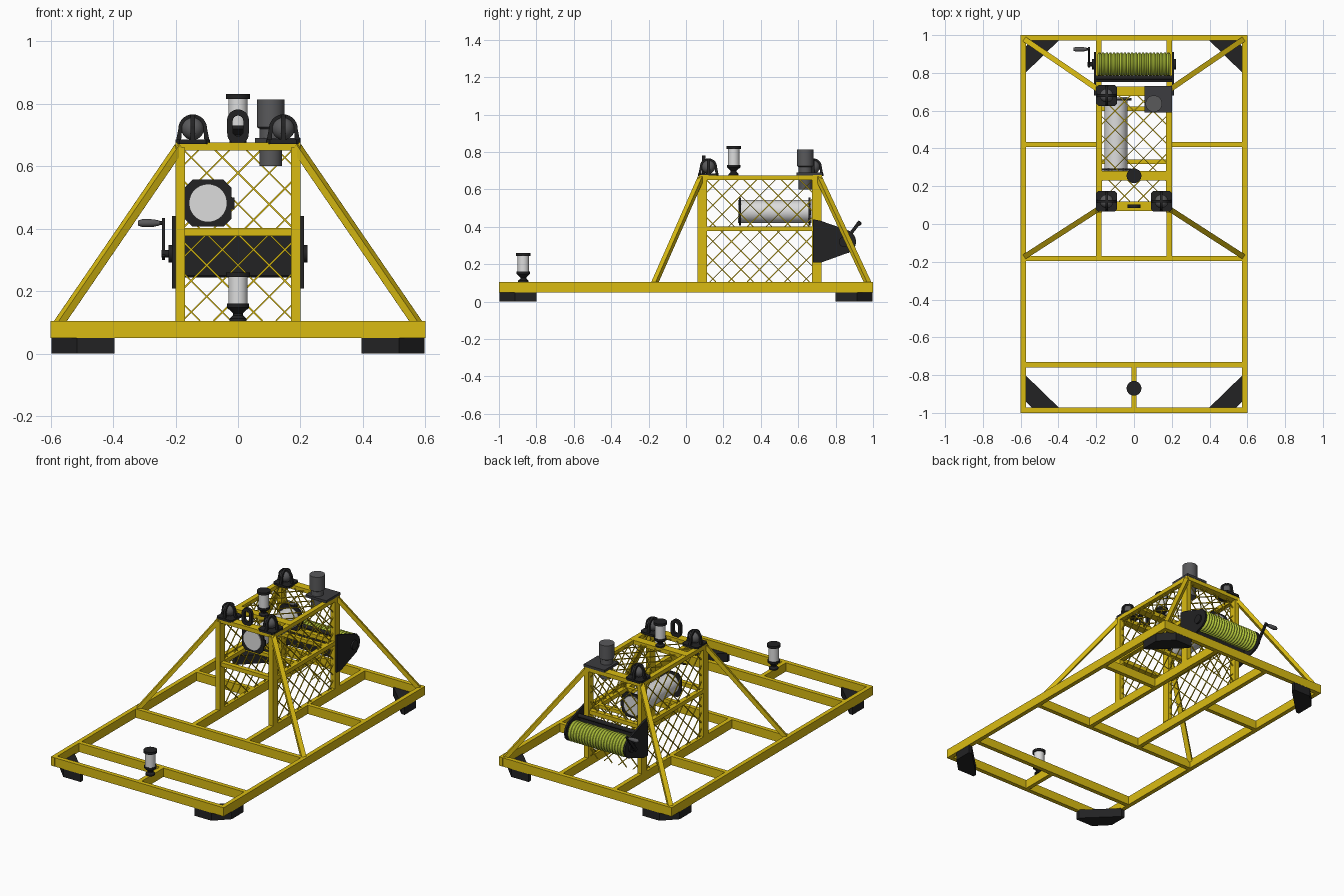
import bpy, bmesh, math
from mathutils import Vector, Matrix

if "Cube" in bpy.data.objects:
    bpy.data.objects.remove(bpy.data.objects["Cube"])

def mat(name, r, g, b):
    m = bpy.data.materials.new(name)
    m.diffuse_color = (r, g, b, 1)
    m.use_nodes = True
    m.node_tree.nodes["Principled BSDF"].inputs["Base Color"].default_value = m.diffuse_color
    return m

YELLOW = mat("frame_yellow", 0.70, 0.50, 0.006)
BLACK = mat("rubber_black", 0.016, 0.016, 0.017)
WHITE = mat("housing_white", 0.72, 0.72, 0.72)
GREY = mat("motor_grey", 0.10, 0.10, 0.105)
DARK = mat("plate_dark_grey", 0.045, 0.045, 0.05)
LIME = mat("cable_lime", 0.46, 0.58, 0.045)
SMOOTH = []

def finish(name, bm, m):
    bmesh.ops.recalc_face_normals(bm, faces=bm.faces)
    me = bpy.data.meshes.new(name)
    bm.to_mesh(me)
    bm.free()
    me.materials.append(m)
    o = bpy.data.objects.new(name, me)
    bpy.context.collection.objects.link(o)
    return o

def add_box(bm, x0, x1, y0, y1, z0, z1):
    M = Matrix.Translation(((x0+x1)/2, (y0+y1)/2, (z0+z1)/2)) @ Matrix.Diagonal((x1-x0, y1-y0, z1-z0, 1))
    bmesh.ops.create_cube(bm, size=1, matrix=M)

def box(name, x0, x1, y0, y1, z0, z1, m=YELLOW):
    bm = bmesh.new()
    add_box(bm, x0, x1, y0, y1, z0, z1)
    return finish(name, bm, m)

def add_beam(bm, a, b, w, h):
    a, b = Vector(a), Vector(b)
    d = b - a
    M = Matrix.Translation((a+b)/2) @ d.to_track_quat('X', 'Z').to_matrix().to_4x4()
    bmesh.ops.create_cube(bm, size=1, matrix=M @ Matrix.Diagonal((d.length, w, h, 1)))

def beam(name, a, b, w, h, m=YELLOW):
    bm = bmesh.new()
    add_beam(bm, a, b, w, h)
    return finish(name, bm, m)

def lathe(name, profile, loc, axis, m, segs=32):
    """Solid of revolution from (radius, height) pairs along an axis."""
    bm = bmesh.new()
    R = Vector(axis).to_track_quat('Z', 'Y').to_matrix()
    rings = [[bm.verts.new(R @ Vector((r*math.cos(2*math.pi*i/segs), r*math.sin(2*math.pi*i/segs), h)) + Vector(loc))
              for i in range(segs)] for r, h in profile]
    for p, q in zip(rings, rings[1:]):
        for i in range(segs):
            j = (i+1) % segs
            bm.faces.new((p[i], p[j], q[j], q[i]))
    bm.faces.new(rings[0])
    bm.faces.new(rings[-1])
    o = finish(name, bm, m)
    SMOOTH.append(o)
    return o

def prism(name, pts, to3d, t0, t1, m):
    """Extruded polygon; to3d maps (u, v, t) to a point."""
    bm = bmesh.new()
    a = [bm.verts.new(to3d(u, v, t0)) for u, v in pts]
    b = [bm.verts.new(to3d(u, v, t1)) for u, v in pts]
    bm.faces.new(a)
    bm.faces.new(b)
    for i in range(len(pts)):
        j = (i+1) % len(pts)
        bm.faces.new((a[i], a[j], b[j], b[i]))
    return finish(name, bm, m)

def strap(name, outer, inner, to3d, t, m, closed=False):
    """Flat band between two matching outlines, thickness 2t."""
    bm = bmesh.new()
    L = [[bm.verts.new(to3d(u, v, s)) for u, v in path] for path in (outer, inner) for s in (-t, t)]
    oa, ob, ia, ib = L
    n = len(outer)
    for i in range(n if closed else n-1):
        j = (i+1) % n
        for p, q in ((oa, ob), (ob, ib), (ib, ia), (ia, oa)):
            bm.faces.new((p[i], p[j], q[j], q[i]))
    return finish(name, bm, m)

def wire_panel(name, u0, u1, v0, v1, to3d, pitch=0.1, w=0.005):
    """Diamond wire mesh clipped to a rectangle."""
    bm = bmesh.new()
    W, H = u1-u0, v1-v0
    k = pitch/2
    while k < W+H:
        s0, s1 = max(0, k-H), min(W, k)
        for flip in (False, True):
            ends = [(u1-s if flip else u0+s, v0+k-s) for s in (s0, s1)]
            add_beam(bm, to3d(*ends[0]), to3d(*ends[1]), w, w)
        k += pitch
    return finish(name, bm, YELLOW)

# base frame
Z0, Z1 = 0.05, 0.105
for s, n in ((-1, "left"), (1, "right")):
    x = sorted((s*0.573, s*0.6))
    box(n+"_base_rail", *x, -1, 1, Z0, Z1)
    x = sorted((s*0.173, s*0.2))
    box(n+"_inner_rail", *x, -0.17, 0.98, Z0, Z1)
    x = sorted((s*0.19, s*0.58))
    box(n+"_base_stub", *x, 0.407, 0.433, Z0, Z1)
for y, n in ((-0.986, "front"), (-0.745, "front_inner"), (-0.183, "middle"), (0.986, "back")):
    box(n+"_base_crossbeam", -0.59, 0.59, y-0.0135, y+0.0135, Z0, Z1)
box("transponder_rail", -0.013, 0.013, -0.98, -0.75, Z0, Z1)

# corner feet
foot = [(0.597, 0.915), (0.515, 0.998), (0.395, 0.998), (0.395, 0.975), (0.575, 0.80), (0.597, 0.80)]
for sx in (-1, 1):
    for sy in (-1, 1):
        prism("corner_foot", foot, lambda u, v, t: (sx*u, sy*v, t), 0, 0.056, BLACK)

# tower posts, rails and braces
for s, n in ((-1, "left"), (1, "right")):
    x = sorted((s*0.17, s*0.2))
    for y, p in ((0.087, "front"), (0.70, "back")):
        box(f"{n}_{p}_post", *x, y-0.025, y+0.025, Z1, 0.66)
    box(n+"_top_rail", *x, 0.07, 0.72, 0.65, 0.675)
    box(n+"_mid_rail", *x, 0.10, 0.69, 0.377, 0.402)
    beam(n+"_front_brace", (s*0.575, -0.17, 0.095), (s*0.187, 0.08, 0.662), 0.028, 0.024)
    beam(n+"_back_brace", (s*0.575, 0.975, 0.095), (s*0.187, 0.71, 0.662), 0.028, 0.024)
for y, n in ((0.095, "front"), (0.255, "middle"), (0.703, "back")):
    box(n+"_top_beam", -0.2, 0.2, y-0.025, y+0.025, 0.65, 0.676)
for y, n in ((0.087, "front"), (0.70, "back")):
    box(n+"_mid_beam", -0.175, 0.175, y-0.015, y+0.015, 0.377, 0.402)
for y in (0.33, 0.61):
    box("housing_support", -0.175, 0.175, y-0.012, y+0.012, 0.38, 0.402)

# wire mesh panels
for v0, v1, n in ((0.105, 0.378, "lower"), (0.40, 0.652, "upper")):
    for s in (-1, 1):
        wire_panel(n+"_side_mesh", 0.11, 0.677, v0, v1, lambda u, v: (s*0.185, u, v))
    wire_panel(n+"_back_mesh", -0.172, 0.172, v0, v1, lambda u, v: (u, 0.70, v))
wire_panel("top_mesh", -0.172, 0.172, 0.12, 0.68, lambda u, v: (u, v, 0.66))

# caged floats on the tower corners
arc = [math.pi*i/16 for i in range(17)]
outer = [(0.055, 0.675)] + [(0.046*math.cos(a), 0.72+0.046*math.sin(a)) for a in arc] + [(-0.055, 0.675)]
inner = [(0.038, 0.675)] + [(0.034*math.cos(a), 0.72+0.034*math.sin(a)) for a in arc] + [(-0.038, 0.675)]
c, q = 0.055, 0.043
octo = [(c, q), (q, c), (-q, c), (-c, q), (-c, -q), (-q, -c), (q, -c), (c, -q)]
for cx, cy in ((-0.145, 0.12), (0.145, 0.12), (-0.145, 0.68)):
    prism("cage_base", octo, lambda u, v, t: (cx+u, cy+v, t), 0.672, 0.686, BLACK)
    strap("cage_strap_across", outer, inner, lambda u, v, t: (cx+u, cy+t, v), 0.007, BLACK)
    strap("cage_strap_along", outer, inner, lambda u, v, t: (cx+t, cy+u, v), 0.007, BLACK)
    ball = [(max(0.0005, 0.036*math.sin(a)), -0.036*math.cos(a)) for a in arc]
    lathe("cage_ball", ball, (cx, cy, 0.72), (0, 0, 1), GREY, 24)

# lifting eye
full = [2*math.pi*i/32 for i in range(32)]
def stadium(r, low, high):
    return [(r*math.cos(a), (high if math.sin(a) >= 0 else low)+r*math.sin(a)) for a in full]
strap("lifting_eye", stadium(0.035, 0.705, 0.747), stadium(0.017, 0.713, 0.745),
      lambda u, v, t: (u, 0.095+t, v), 0.009, BLACK, True)

# transponders
for y, z in ((0.255, 0.675), (-0.87, 0.104)):
    lathe("transponder_base", [(0.027, 0), (0.027, 0.008), (0.016, 0.018), (0.016, 0.025), (0.036, 0.044), (0.036, 0.056)],
          (0, y, z), (0, 0, 1), BLACK)
    lathe("transponder_body", [(0.031, 0.05), (0.031, 0.143)], (0, y, z), (0, 0, 1), WHITE)
    lathe("transponder_cap", [(0.039, 0.141), (0.039, 0.156)], (0, y, z), (0, 0, 1), BLACK)

# motor on the back right corner
box("motor_plate", 0.055, 0.2, 0.59, 0.73, 0.674, 0.69, DARK)
lathe("motor", [(0.036, 0.60), (0.036, 0.72), (0.044, 0.725), (0.044, 0.814)], (0.105, 0.637, 0), (0, 0, 1), GREY)

# electronics housing
hx, hz = -0.096, 0.482
lathe("housing_tube", [(0.061, 0.278), (0.061, 0.672)], (hx, 0, hz), (0, 1, 0), WHITE, 48)
c, q = 0.075, 0.05
octo = [(c, q), (q, c), (-q, c), (-c, q), (-c, -q), (-q, -c), (q, -c), (c, -q)]
for y in (0.283, 0.655):
    prism("housing_flange", octo, lambda u, v, t: (hx+u, t, hz+v), y, y+0.01, BLACK)
    box("flange_latch", -0.025, -0.012, y, y+0.012, 0.462, 0.50, BLACK)

# winch
wy, wz = 0.845, 0.32
cheek = [(0.68, 0.44), (0.72, 0.432), (0.875, 0.378), (0.90, 0.352), (0.91, 0.32), (0.90, 0.288), (0.875, 0.264),
         (0.72, 0.208), (0.68, 0.208)]
for s in (-1, 1):
    prism("winch_cheek", cheek, lambda u, v, t: (s*t, u, v), 0.2, 0.212, BLACK)
    lathe("winch_hub", [(0.028, 0.21), (0.028, 0.222)], (0, wy, wz), (s, 0, 0), BLACK, 24)
N = 20
coil = []
for i in range(N):
    x = -0.192 + 0.384*i/N
    p = 0.384/N
    coil += [(0.055, x), (0.062, x+0.25*p), (0.064, x+0.5*p), (0.062, x+0.75*p)]
coil.append((0.055, 0.192))
lathe("winch_cable", coil, (0, wy, wz), (1, 0, 0), LIME)
box("winch_back_plate", -0.205, 0.205, 0.752, 0.768, 0.25, 0.378, BLACK)
for y, z in ((0.775, 0.385), (0.775, 0.255)):
    lathe("winch_tie_rod", [(0.012, -0.205), (0.012, 0.205)], (0, y, z), (1, 0, 0), BLACK, 16)

# crank
lathe("crank_shaft", [(0.012, 0.21), (0.012, 0.245)], (0, wy, wz), (-1, 0, 0), BLACK, 16)
beam("crank_arm", (-0.238, 0.835, 0.305), (-0.238, 0.93, 0.428), 0.01, 0.018, BLACK)
lathe("crank_pin", [(0.006, 0.235), (0.006, 0.26)], (0, 0.925, 0.418), (-1, 0, 0), BLACK, 12)
lathe("crank_handle", [(0.008, 0.252), (0.012, 0.27), (0.013, 0.305), (0.008, 0.32)], (0, 0.925, 0.418), (-1, 0, 0), GREY, 16)

# smooth the round parts
for o in SMOOTH:
    o.select_set(True)
bpy.context.view_layer.objects.active = SMOOTH[0]
bpy.ops.object.shade_smooth_by_angle(angle=math.radians(35))
